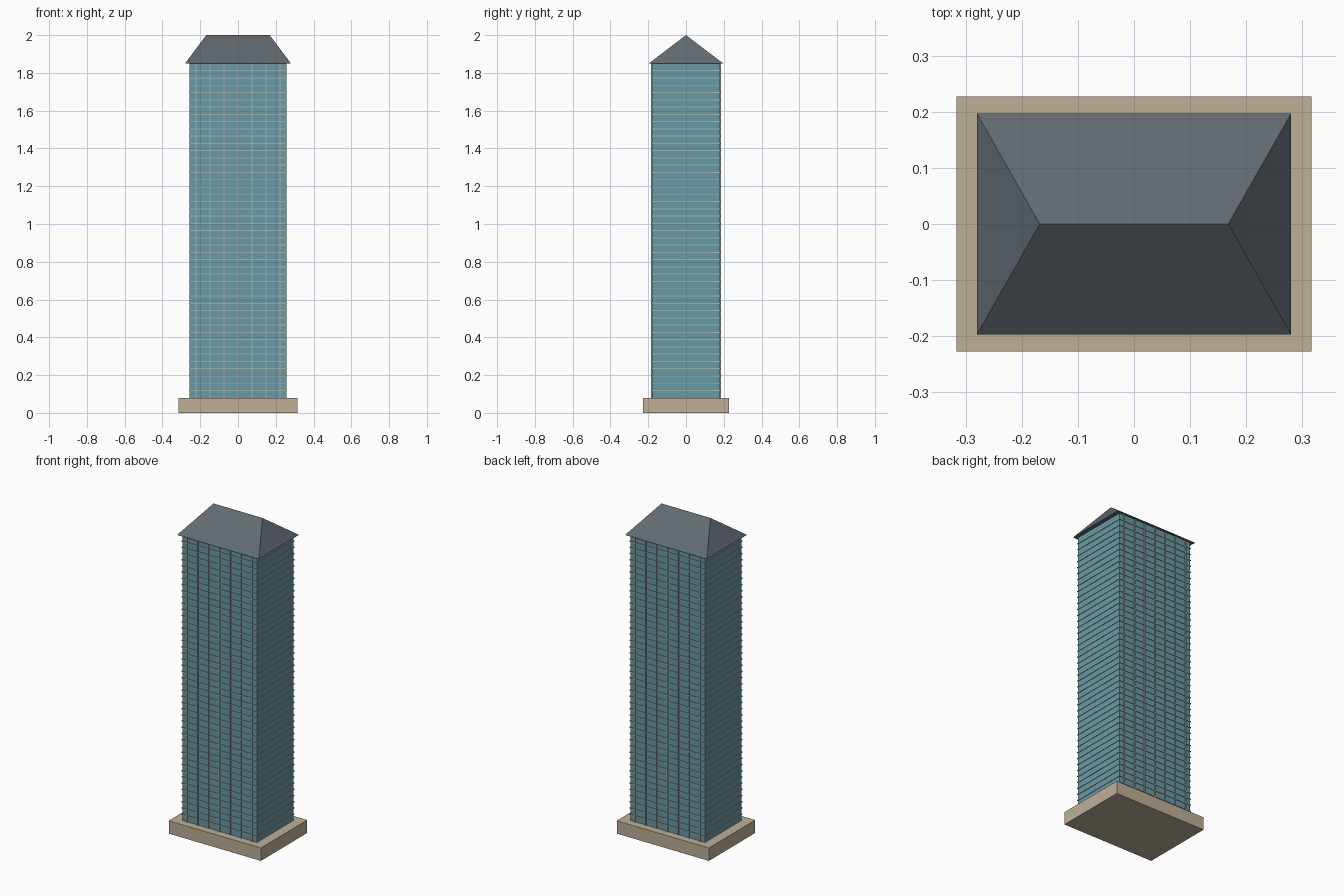
import bpy, bmesh

if "Cube" in bpy.data.objects:
    bpy.data.objects.remove(bpy.data.objects["Cube"])


def material(name, rgb):
    m = bpy.data.materials.new(name)
    m.diffuse_color = (*rgb, 1)
    m.use_nodes = True
    m.node_tree.nodes["Principled BSDF"].inputs["Base Color"].default_value = m.diffuse_color
    return m


GLASS = material("teal_glass", (0.14, 0.32, 0.37))
TRIM = material("pale_trim", (0.36, 0.44, 0.43))
STONE = material("tan_stone", (0.52, 0.43, 0.31))
SLATE = material("slate", (0.12, 0.145, 0.165))


def add_box(bm, center, size):
    verts = bmesh.ops.create_cube(bm, size=1)["verts"]
    bmesh.ops.scale(bm, vec=size, verts=verts)
    bmesh.ops.translate(bm, vec=center, verts=verts)
    return verts


def make(name, mat, boxes):
    bm = bmesh.new()
    for center, size in boxes:
        add_box(bm, center, size)
    return finish(name, mat, bm)


def finish(name, mat, bm):
    bmesh.ops.recalc_face_normals(bm, faces=bm.faces)
    me = bpy.data.meshes.new(name)
    bm.to_mesh(me)
    bm.free()
    me.materials.append(mat)
    ob = bpy.data.objects.new(name, me)
    bpy.context.collection.objects.link(ob)
    return ob


Z0, Z1, FLOORS = 0.08, 1.85, 46
W, D = 0.512, 0.36
H = Z1 - Z0

# Plinth and glass shaft
make("plinth", STONE, [((0, 0, Z0 / 2), (0.632, 0.454, Z0))])
make("tower_shaft", GLASS, [((0, 0, (Z0 + Z1) / 2), (W, D, H))])

# Thin floor bands all the way round
step = H / FLOORS
make("floor_bands", TRIM,
     [((0, 0, Z0 + k * step), (W + 0.008, D + 0.008, 0.005)) for k in range(1, FLOORS)])

# Vertical mullions on front and back
make("mullions", TRIM,
     [((i * 0.0743, s * D / 2, (Z0 + Z1) / 2), (0.005, 0.012, H))
      for i in range(-3, 4) for s in (-1, 1)])

# Hipped roof: wide eaves closing to a ridge
bm = bmesh.new()
for v in add_box(bm, (0, 0, 1.925), (0.56, 0.394, 0.15)):
    if v.co.z > 1.9:
        v.co.x *= 0.6
        v.co.y = 0
bmesh.ops.remove_doubles(bm, verts=bm.verts, dist=1e-5)
finish("hipped_roof", SLATE, bm)
